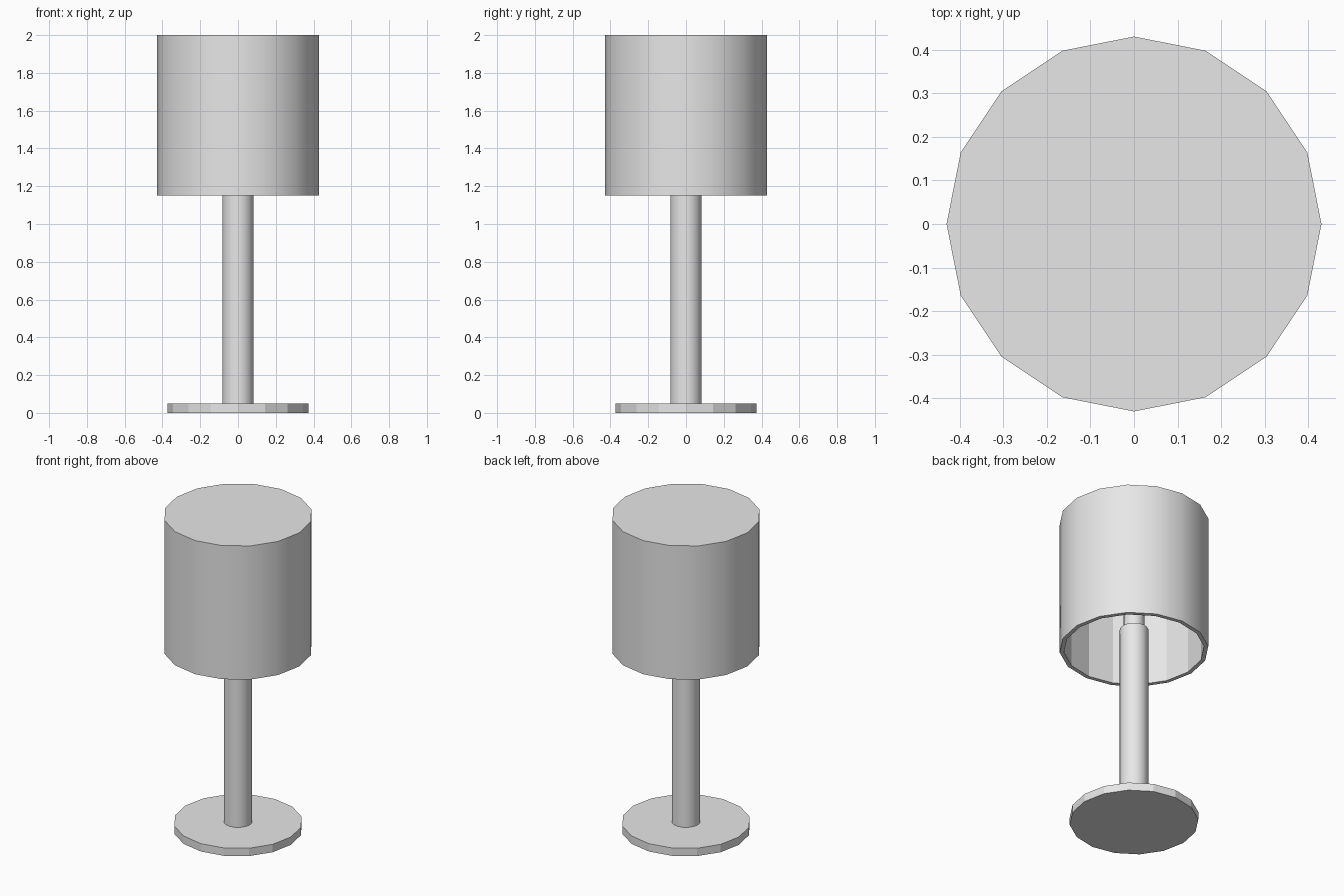
import bpy
import math

cube = bpy.data.objects.get("Cube")
if cube:
    bpy.data.objects.remove(cube, do_unlink=True)

SIDES = 16

grey = bpy.data.materials.new("light grey")
grey.use_nodes = True
colour = (0.8, 0.8, 0.8, 1)
grey.diffuse_color = colour
grey.node_tree.nodes["Principled BSDF"].inputs["Base Color"].default_value = colour


def lathe(name, profile, smooth=lambda centre: False):
    """Spin a radius/height profile; radius 0 closes with a flat cap."""
    verts, rings, faces = [], [], []
    for r, z in profile:
        if r == 0:
            continue
        rings.append(range(len(verts), len(verts) + SIDES))
        for i in range(SIDES):
            a = math.tau * i / SIDES
            verts.append((r * math.cos(a), r * math.sin(a), z))
    for low, high in zip(rings, rings[1:]):
        for i in range(SIDES):
            j = (i + 1) % SIDES
            faces.append((low[i], low[j], high[j], high[i]))
    faces.append(tuple(reversed(rings[0])))
    faces.append(tuple(rings[-1]))
    mesh = bpy.data.meshes.new(name)
    mesh.from_pydata(verts, [], faces)
    mesh.materials.append(grey)
    obj = bpy.data.objects.new(name, mesh)
    bpy.context.collection.objects.link(obj)
    for p in mesh.polygons:
        p.use_smooth = abs(p.normal.z) < 0.1 and smooth(p)
    # Keep the rims crisp where walls meet caps
    walls = {}
    for p in mesh.polygons:
        for key in p.edge_keys:
            walls.setdefault(key, []).append(p.normal)
    for e in mesh.edges:
        n = walls[e.key]
        e.use_edge_sharp = len(n) == 2 and n[0].angle(n[1]) > math.radians(30)
    return obj


# Flat faceted foot
lathe("base", [(0.372, 0), (0.372, 0.05)])

# Smooth pole, with a thinner rod carrying the shade
lathe("pole", [(0.083, 0.05), (0.083, 1.28)], lambda p: True)
lathe("shade_rod", [(0.06, 1.28), (0.06, 1.975)], lambda p: True)

# Hollow shade, open below: ceiling, flat inner wall, rim, smooth outer wall, top
lathe("shade",
      [(0.405, 1.975), (0.405, 1.15), (0.43, 1.15), (0.43, 2.0)],
      lambda p: p.normal.dot(p.center) > 0)
